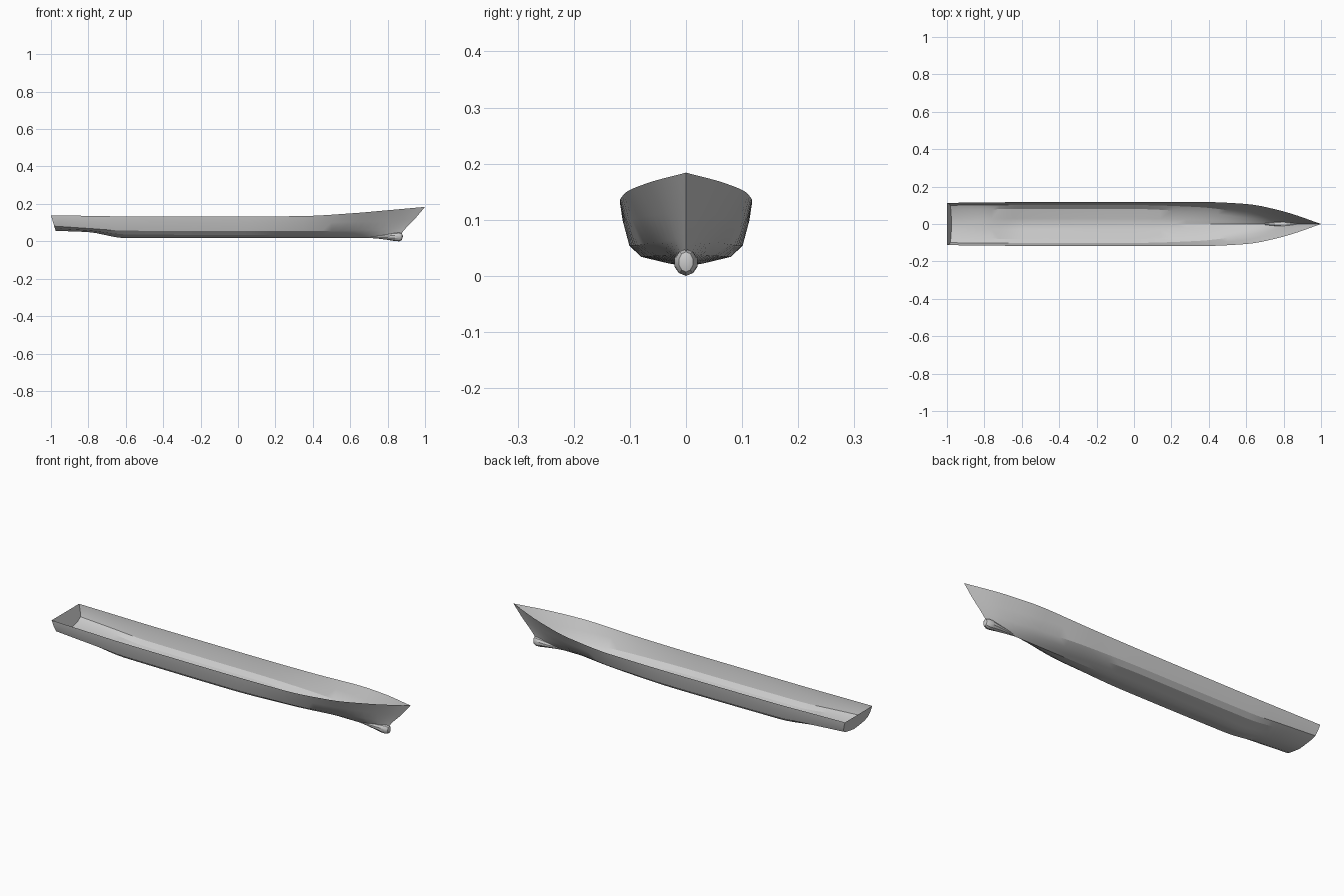
import bpy, bmesh, math

if "Cube" in bpy.data.objects:
    bpy.data.objects.remove(bpy.data.objects["Cube"])

# Hull lines: control stations and, per row from keel to deck edge, half-breadths and heights
STATIONS = [-1, -0.8, -0.6, 0, 0.35, 0.6, 0.8]
STEM_X = [0.84, 0.86, 0.875, 0.90, 0.945, 1.0]
BREADTH = [
    [0, 0, 0, 0, 0, 0, 0, 0],
    [.030, .030, .030, .030, .022, .012, .005, 0],
    [.075, .078, .080, .080, .062, .033, .011, 0],
    [.100, .101, .101, .101, .090, .058, .022, 0],
    [.110, .112, .113, .113, .108, .084, .040, 0],
    [.113, .115, .117, .118, .118, .107, .067, 0]]
HEIGHT = [
    [.057, .050, .018, .018, .018, .018, .018, .018],
    [.061, .053, .025, .023, .024, .025, .026, .028],
    [.070, .058, .038, .035, .036, .038, .041, .045],
    [.082, .070, .058, .055, .055, .060, .066, .075],
    [.110, .105, .100, .100, .100, .105, .112, .120],
    [.140, .137, .134, .133, .136, .150, .167, .185]]
STEPS = 5


def fair(xs, vs):
    """Smooth curve through the points without overshoot."""
    d = [(vs[i + 1] - vs[i]) / (xs[i + 1] - xs[i]) for i in range(len(xs) - 1)]
    m = [d[0]] + [2 * a * b / (a + b) if a * b > 0 else 0
                  for a, b in zip(d, d[1:])] + [d[-1]]
    out = []
    for i in range(len(d)):
        h = xs[i + 1] - xs[i]
        for k in range(STEPS):
            t = k / STEPS
            out.append((2*t**3 - 3*t**2 + 1) * vs[i] + (t**3 - 2*t**2 + t) * h * m[i]
                       + (3*t**2 - 2*t**3) * vs[i + 1] + (t**3 - t**2) * h * m[i + 1])
    return out + [vs[-1]]


def finish(name, bm, angle):
    bmesh.ops.remove_doubles(bm, verts=bm.verts, dist=0.0002)
    bmesh.ops.recalc_face_normals(bm, faces=bm.faces)
    me = bpy.data.meshes.new(name)
    bm.to_mesh(me)
    bm.free()
    ob = bpy.data.objects.new(name, me)
    bpy.context.collection.objects.link(ob)
    bpy.ops.object.select_all(action='DESELECT')
    ob.select_set(True)
    bpy.context.view_layer.objects.active = ob
    bpy.ops.object.shade_smooth_by_angle(angle=math.radians(angle))
    return ob


# Open hull shell, both sides, with raked transom
bm = bmesh.new()
ends = []
for side in (1, -1):
    rows = []
    for stem, ys, zs in zip(STEM_X, BREADTH, HEIGHT):
        ctrl = STATIONS + [stem]
        ctrl[0] = -1 + (0.14 - zs[0]) * 0.3
        xs = [a + (b - a) * k / STEPS for a, b in zip(ctrl, ctrl[1:])
              for k in range(STEPS)] + [stem]
        rows.append([bm.verts.new((x, side * y, z))
                     for x, y, z in zip(xs, fair(ctrl, ys), fair(ctrl, zs))])
    for lo, hi in zip(rows, rows[1:]):
        for i in range(len(lo) - 1):
            bm.faces.new((lo[i], lo[i + 1], hi[i + 1], hi[i]))
    ends.append([r[0].co.copy() for r in rows])
outline = ends[0][::-1] + ends[1][1:]
bm.faces.new([bm.verts.new(c) for c in outline])
finish("hull", bm, 25)

# Bulbous bow: rings of (x, centre height, half width, half height)
RINGS = [(.70, .024, .004, .005), (.75, .025, .011, .010), (.80, .025, .018, .016),
         (.84, .025, .022, .023), (.862, .025, .020, .024), (.876, .026, .013, .018)]
SIDES = 10
bm = bmesh.new()
loops = [[bm.verts.new((x, w * math.sin(2 * math.pi * k / SIDES),
                        z - h * math.cos(2 * math.pi * k / SIDES)))
          for k in range(SIDES)] for x, z, w, h in RINGS]
for a, b in zip(loops, loops[1:]):
    for k in range(SIDES):
        n = (k + 1) % SIDES
        bm.faces.new((a[k], a[n], b[n], b[k]))
tip = bm.verts.new((.882, .028, 0))
tip.co = (.882, 0, .028)
for k in range(SIDES):
    bm.faces.new((loops[-1][k], loops[-1][(k + 1) % SIDES], tip))
bm.faces.new(loops[0])
bulb = finish("bulbous_bow", bm, 30)

# Stand the keel of the bulb on the ground plane
lowest = min(v.co.z for v in bulb.data.vertices)
for ob in bpy.context.collection.objects:
    for v in ob.data.vertices:
        v.co.z -= lowest
